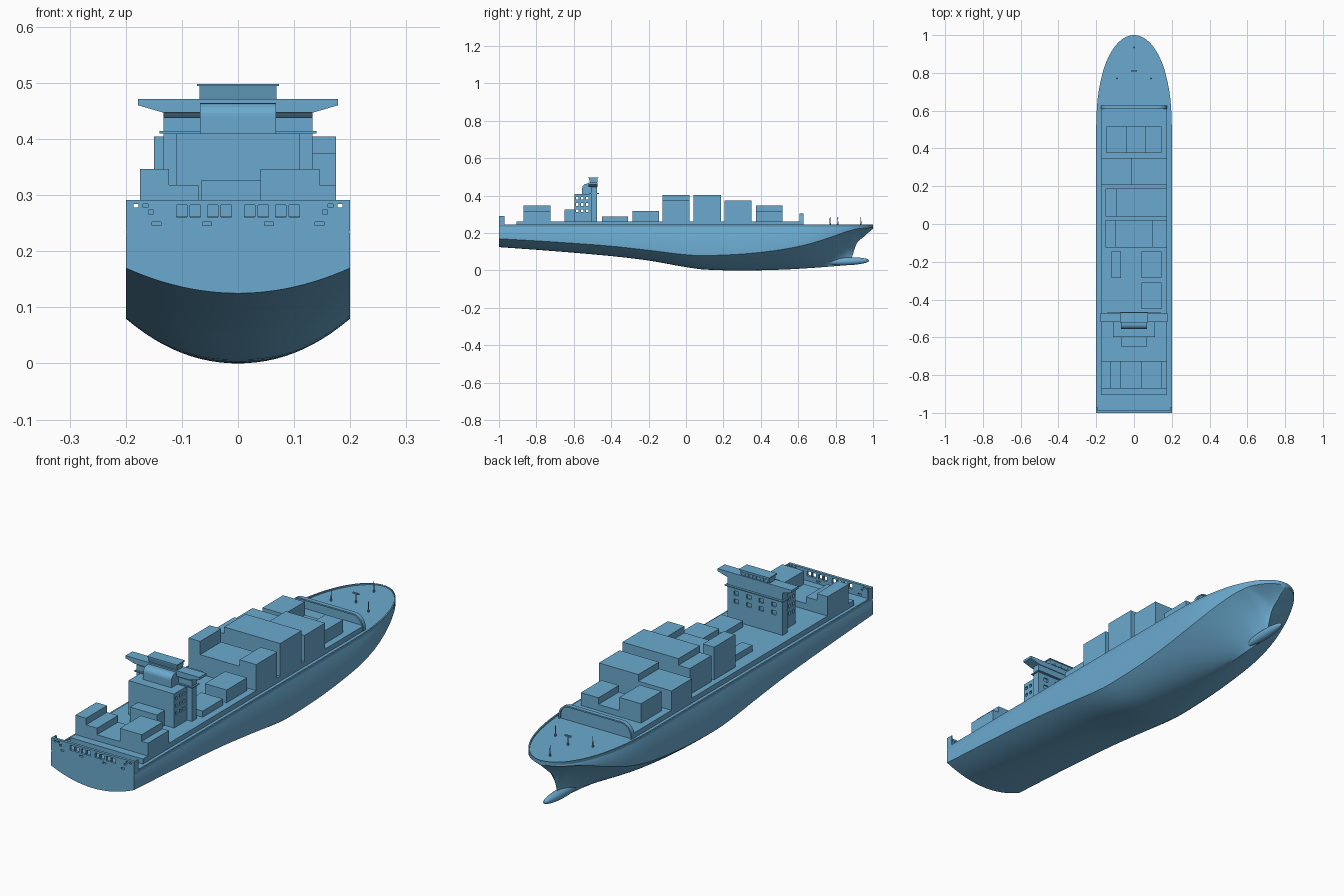
import bpy, bmesh, math
from mathutils import Vector

if "Cube" in bpy.data.objects:
    bpy.data.objects.remove(bpy.data.objects["Cube"], do_unlink=True)

BLUE = (0.145, 0.4, 0.62, 1)
mat = bpy.data.materials.new("sea_blue")
mat.use_nodes = True
mat.diffuse_color = BLUE
mat.node_tree.nodes["Principled BSDF"].inputs["Base Color"].default_value = BLUE


def finish(name, bm, smooth=False):
    bmesh.ops.recalc_face_normals(bm, faces=bm.faces)
    me = bpy.data.meshes.new(name)
    bm.to_mesh(me)
    bm.free()
    me.materials.append(mat)
    ob = bpy.data.objects.new(name, me)
    bpy.context.collection.objects.link(ob)
    if smooth:
        bpy.ops.object.select_all(action="DESELECT")
        ob.select_set(True)
        bpy.context.view_layer.objects.active = ob
        bpy.ops.object.shade_smooth_by_angle(angle=math.radians(35))
    return ob


def add_box(bm, x, y, z):
    r = bmesh.ops.create_cube(bm, size=1)
    for v in r["verts"]:
        v.co = Vector([(a + b) / 2 + c * (b - a) for (a, b), c in zip((x, y, z), v.co)])


def boxes(name, *spans):
    bm = bmesh.new()
    for s in spans:
        add_box(bm, *s)
    return finish(name, bm)


def prism(name, pts, lo, hi, axis):
    """Extrude a closed 2D profile along x or y."""
    bm = bmesh.new()
    place = (lambda p, d: (d, p[0], p[1])) if axis == "x" else (lambda p, d: (p[0], d, p[1]))
    ends = [[bm.verts.new(place(p, d)) for p in pts] for d in (lo, hi)]
    for e in ends:
        bm.faces.new(e)
    for i in range(len(pts)):
        j = (i + 1) % len(pts)
        bm.faces.new((ends[0][i], ends[0][j], ends[1][j], ends[1][i]))
    return finish(name, bm)


def cut(ob, spans):
    tool = boxes("window_cutter", *spans)
    tool.hide_render = True
    mod = ob.modifiers.new("windows", "BOOLEAN")
    mod.operation, mod.solver, mod.object = "DIFFERENCE", "EXACT", tool
    bpy.context.view_layer.objects.active = ob
    bpy.ops.object.modifier_apply(modifier=mod.name)
    bpy.data.objects.remove(tool, do_unlink=True)


def around(c, r):
    return (c - r, c + r)


# Hull stations: y, keel height, bilge height, section power
STATIONS = [(-1, .125, .17, 2), (-.7, .103, .152, 2), (-.4, .077, .13, 2), (-.2, .053, .108, 2.1),
            (0, .018, .084, 2.3), (.1, .005, .08, 2.3), (.3, 0, .088, 2.1), (.5, .004, .11, 1.7),
            (.65, .012, .14, 1.2), (.78, .022, .18, .75), (.85, .032, .205, .5), (.885, .065, .215, .5),
            (.91, .14, .222, .7), (.95, .18, .226, .8), (1, .224, .23, 1)]


def tangent(i, k):
    a, b = STATIONS[max(i - 1, 0)], STATIONS[min(i + 1, len(STATIONS) - 1)]
    return (b[k] - a[k]) / (b[0] - a[0])


def station(y):
    i = max(n for n in range(len(STATIONS) - 1) if STATIONS[n][0] <= y)
    a, b = STATIONS[i], STATIONS[i + 1]
    h = b[0] - a[0]
    t = (y - a[0]) / h
    return [(2*t**3 - 3*t*t + 1) * a[k] + (3*t*t - 2*t**3) * b[k]
            + h * ((t**3 - 2*t*t + t) * tangent(i, k) + (t**3 - t*t) * tangent(i + 1, k))
            for k in (1, 2, 3)]


def half_beam(y):
    f = max(0, (y - .5) / .5)
    return max(.0012, .2 * math.sqrt(max(0, 1 - f ** 2.3)))


bm = bmesh.new()
rings = []
ys = [-1 + 1.8 * i / 40 for i in range(40)] + [.8 + .2 * math.sin(math.pi / 2 * i / 30) for i in range(31)]
for y in ys:
    keel, bilge, power = station(y)
    w = half_beam(y)
    half = []
    for i in range(13):
        s = i / 12
        t, h = (s, s ** power) if power > 1 else (s ** (1 / power), s)
        half.append((w * t, keel + (bilge - keel) * h))
    inner = max(w - .006, .0005)
    # sheer strake, rim and recessed deck edge
    half += [(w, .231), (w - .001, .2325), (w - .001, .236), (w, .2375), (w, .246), (inner, .246), (inner, .24)]
    ring = [(-x, z) for x, z in half[:0:-1]] + half
    rings.append([bm.verts.new((x, y, z)) for x, z in ring])
for a, b in zip(rings, rings[1:]):
    n = len(a)
    for i in range(n):
        j = (i + 1) % n
        bm.faces.new((a[i], a[j], b[j], b[i]))
bm.faces.new(rings[0])
bm.faces.new(rings[-1])
finish("hull", bm, True)

# Bulbous bow
bm = bmesh.new()
bmesh.ops.create_uvsphere(bm, u_segments=24, v_segments=16, radius=1)
for v in bm.verts:
    v.co = Vector((v.co.x * .021, .86 + v.co.y * .12, .049 + v.co.z * .021 + .004 * v.co.y))
finish("bulbous_bow", bm, True)

# Cargo platform
boxes("cargo_platform", ((-.175, .175), (-.905, .62), (.235, .262)))

# Stern bulwark with mooring openings
stern = boxes("stern_bulwark", ((-.2, .2), (-1, -.988), (.24, .291)))
holes = []
for s in (-1, 1):
    for x in (.021, .045, .076, .1):
        holes.append((around(s * x, .0095), (-1.1, -.9), (.261, .282)))
    for x, z in ((.182, .281), (.165, .281), (.155, .27)):
        holes.append((around(s * x, .0045), (-1.1, -.9), around(z, .0035)))
    for x in (.055, .145):
        holes.append((around(s * x, .008), (-1.1, -.9), (.246, .252)))
cut(stern, holes)
boxes("stern_corner_posts", *[(around(s * .197, .003), (-1, -.97), (.24, .291)) for s in (-1, 1)])

# Container bays: y range, then stacks of left edge, right edge, number of tiers
TIER = .0288
BAYS = {
    "aft": (-.87, -.725, [(-.175, -.123, 3), (-.123, -.07, 2), (-.07, .04, 1), (.04, .145, 3), (.145, .175, 2)]),
    "low": (-.45, -.31, [(.04, .145, 1)]),
    "second": (-.285, -.145, [(-.12, -.07, 1), (.04, .145, 2)]),
    "third": (-.125, .02, [(-.15, -.095, 5), (-.095, .095, 3), (.095, .175, 4)]),
    "fourth": (.04, .188, [(-.15, -.095, 4), (-.095, .095, 5), (.095, .175, 5)]),
    "fifth": (.207, .35, [(-.175, -.015, 3), (-.015, .095, 4), (.095, .175, 4)]),
    "forward": (.375, .517, [(-.145, -.04, 3), (-.04, .06, 1), (.06, .145, 2)]),
}
for name, (y0, y1, stacks) in BAYS.items():
    for n, (x0, x1, tiers) in enumerate(stacks):
        boxes(f"{name}_containers_{n + 1}", ((x0, x1), (y0, y1), (.255, .26 + tiers * TIER)))

# Deckhouse with windows
house = boxes("deckhouse", ((-.11, .11), (-.597, -.49), (.255, .41)))
cut(house, [((-.2, .2), around(y, .006), around(z, .007))
            for y in (-.582, -.555, -.528) for z in (.32, .353, .386)])
front = boxes("deckhouse_front", ((-.133, .133), (-.507, -.475), (.255, .438)))
cut(front, [(around(x, .011), (-.481, -.4), around(z, .009))
            for x in (-.09, -.03, .03, .09) for z in (.35, .385)])
boxes("aft_casing", ((-.065, .065), (-.65, -.59), (.255, .327)))
boxes("boat_deck", ((-.14, .14), (-.515, -.465), (.41, .414)))

# Bridge with tapered wings
prism("bridge_wings", [(-.178, .471), (-.178, .46), (-.133, .447), (.133, .447), (.178, .46), (.178, .471)],
      -.52, -.472, "y")
prism("bridge_neck", [(-.5, .435), (-.475, .435), (-.475, .45), (-.515, .45)], -.133, .133, "x")

arc = [(-.53 - .025 * math.sin(a), .44 + .024 * math.cos(a)) for a in [math.pi / 2 * i / 6 for i in range(7)]]
prism("funnel_hood", [(-.48, .41), (-.48, .464)] + arc + [(-.555, .41)], -.068, .068, "x")
prism("wheelhouse", [(-.512, .465), (-.478, .465), (-.472, .494), (-.52, .494)], -.069, .069, "x")
boxes("wheelhouse_roof", ((-.073, .073), (-.523, -.469), (.494, .498)))
boxes("wheelhouse_windows", *[(around(-.054 + .018 * i, .007), (-.477, -.4725), (.474, .486)) for i in range(7)])


# Curved breakwater wall with a rounded rim
def arch(w, top, r):
    pts = []
    for s in (1, -1):
        corner = [(s * (w - r + r * math.sin(a)), top - r + r * math.cos(a))
                  for a in [math.pi / 2 * i / 8 for i in range(9)]]
        pts += corner[::-1] if s == 1 else corner
    return [(w, .238)] + pts + [(-w, .238)]


prism("breakwater", arch(.17, .3, .045), .614, .62, "y")
outer, inner = arch(.176, .305, .05), arch(.169, .299, .044)
prism("breakwater_rim", outer + inner[::-1], .608, .627, "y")


# Foredeck masts
def mast(name, x, y, top):
    bm = bmesh.new()
    for r1, r2, z0, z1 in ((.004, .004, .238, .25), (.0025, .0012, .25, top)):
        ret = bmesh.ops.create_cone(bm, cap_ends=True, segments=10, radius1=r1, radius2=r2, depth=z1 - z0)
        bmesh.ops.translate(bm, verts=ret["verts"], vec=(x, y, (z0 + z1) / 2))
    finish(name, bm, True)


mast("foredeck_mast_left", .09, .77, .287)
mast("foredeck_mast_right", -.09, .77, .287)
mast("foredeck_mast_middle", 0, .812, .282)
mast("bow_mast", 0, .935, .287)
boxes("middle_mast_crossbar", ((-.015, .015), (.808, .816), (.278, .283)))
